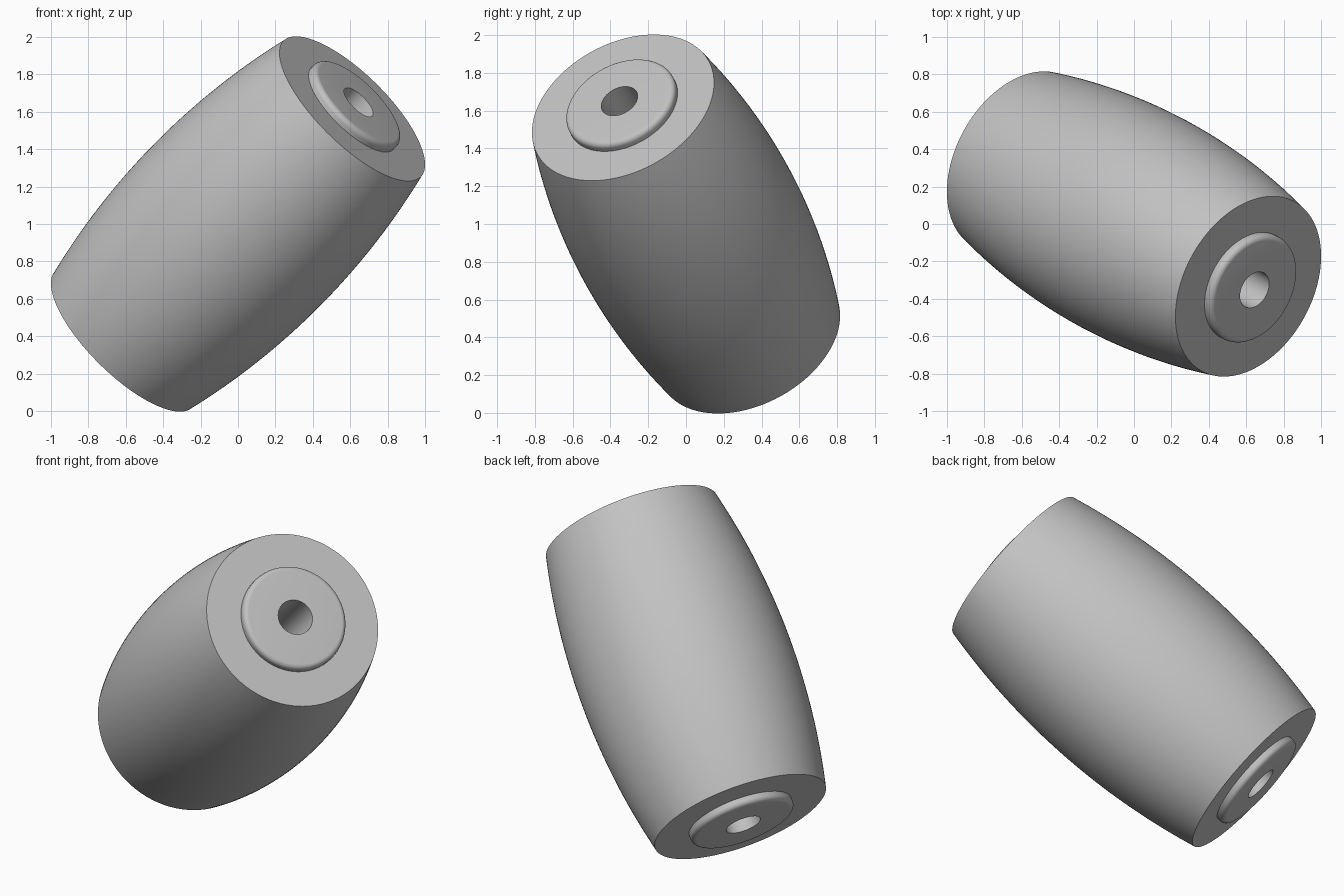
import bpy
import bmesh
from math import sin, cos, pi, asin, sqrt
from mathutils import Matrix, Vector

if "Cube" in bpy.data.objects:
    bpy.data.objects.remove(bpy.data.objects["Cube"], do_unlink=True)

U = 0.1033                      # one proportion unit
RIM, BELLY, HALF = 5, 6, 9      # barrel end radius, middle radius, half length
BOSS, BORE, LIFT, ROUND = 3, 1, 0.5, 0.28
SEGMENTS = 128

# Tilted axis of the whole roller
axis = Vector((0.657, -0.359, 0.663)).normalized()
placement = Matrix.Translation((0, 0, 1)) @ axis.to_track_quat("Z", "Y").to_matrix().to_4x4()

grey = bpy.data.materials.new("light_grey")
grey.use_nodes = True
grey.diffuse_color = (0.54, 0.54, 0.54, 1)
grey.node_tree.nodes["Principled BSDF"].inputs["Base Color"].default_value = grey.diffuse_color


def revolve(name, profile):
    """Spin (radius, height) points about the roller axis."""
    bm = bmesh.new()
    verts = [bm.verts.new((r * U, 0, h * U)) for r, h in profile]
    edges = [bm.edges.new(pair) for pair in zip(verts, verts[1:])]
    bmesh.ops.spin(bm, geom=verts + edges, cent=(0, 0, 0), axis=(0, 0, 1),
                   angle=2 * pi, steps=SEGMENTS)
    bmesh.ops.remove_doubles(bm, verts=bm.verts, dist=1e-5)
    bmesh.ops.recalc_face_normals(bm, faces=bm.faces)
    mesh = bpy.data.meshes.new(name)
    bm.to_mesh(mesh)
    bm.free()
    mesh.materials.append(grey)
    obj = bpy.data.objects.new(name, mesh)
    bpy.context.collection.objects.link(obj)
    obj.matrix_world = placement
    bpy.ops.object.select_all(action="DESELECT")
    obj.select_set(True)
    bpy.context.view_layer.objects.active = obj
    bpy.ops.object.shade_smooth_by_angle(angle=pi / 6)
    return obj


# Barrel: circular-arc side, flat ends and a through bore
sag = BELLY - RIM
arc_r = (HALF ** 2 + sag ** 2) / (2 * sag)
sweep = asin(HALF / arc_r)
steps = 40
side = []
for i in range(steps + 1):
    a = sweep * (2 * i / steps - 1)
    side.append((BELLY - arc_r + arc_r * cos(a), arc_r * sin(a)))
barrel = [(BORE, -HALF)] + side + [(BORE, HALF), (BORE, -HALF)]
revolve("barrel", barrel)

# Raised boss with a rounded outer edge on each end
fillet = [(BOSS - ROUND + ROUND * cos(t * pi / 16), HALF + LIFT - ROUND + ROUND * sin(t * pi / 16))
          for t in range(9)]
boss = [(BOSS, HALF)] + fillet + [(BORE, HALF + LIFT), (BORE, HALF)]
for name, sign in (("upper_boss", 1), ("lower_boss", -1)):
    revolve(name, [(r, h * sign) for r, h in boss])
